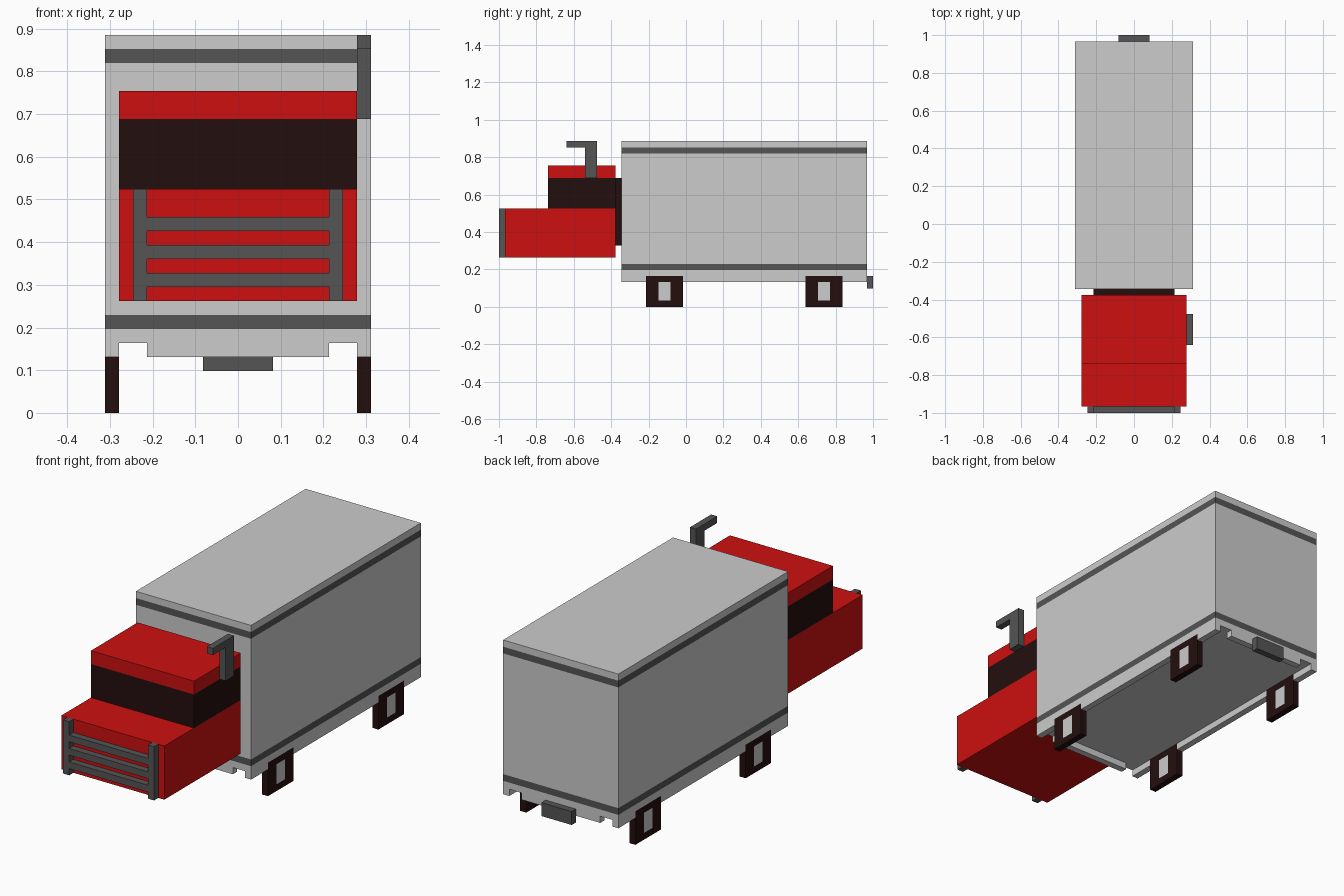
import bpy
import bmesh
from mathutils import Vector

if "Cube" in bpy.data.objects:
    bpy.data.objects.remove(bpy.data.objects["Cube"], do_unlink=True)

# Everything sits on a grid of 19 x 61 x 27 cells
CELL = 2 / 61


def place(x, y, z):
    return Vector(((x - 9.5) * CELL, (y - 30.5) * CELL, z * CELL))


def material(name, rgb):
    mat = bpy.data.materials.new(name)
    mat.use_nodes = True
    mat.diffuse_color = (*rgb, 1)
    bsdf = next(n for n in mat.node_tree.nodes if n.type == 'BSDF_PRINCIPLED')
    bsdf.inputs["Base Color"].default_value = (*rgb, 1)
    return mat


RED = material("cab red", (0.61, 0.005, 0.005))
LIGHT = material("light grey", (0.604, 0.604, 0.604))
DARK = material("dark grey", (0.09, 0.09, 0.09))
BLACK = material("brown black", (0.017, 0.0045, 0.0045))


def extrude(name, x0, x1, profile, mats, y_cuts=(), z_cuts=(), rule=None):
    """Extrude a (y, z) profile along x, slice it, and colour faces by a rule."""
    bm = bmesh.new()
    face = bm.faces.new([bm.verts.new(place(x0, y, z)) for y, z in profile])
    result = bmesh.ops.extrude_face_region(bm, geom=[face])
    verts = [g for g in result["geom"] if isinstance(g, bmesh.types.BMVert)]
    bmesh.ops.translate(bm, verts=verts, vec=((x1 - x0) * CELL, 0, 0))
    cuts = [(place(0, y, 0), (0, 1, 0)) for y in y_cuts]
    cuts += [(place(0, 0, z), (0, 0, 1)) for z in z_cuts]
    for co, normal in cuts:
        bmesh.ops.bisect_plane(bm, geom=bm.verts[:] + bm.edges[:] + bm.faces[:],
                               plane_co=co, plane_no=normal)
    bmesh.ops.recalc_face_normals(bm, faces=bm.faces[:])
    bm.normal_update()
    if rule:
        for f in bm.faces:
            c = f.calc_center_median() / CELL
            f.material_index = int(rule(c.y + 30.5, c.z, f.normal))
    mesh = bpy.data.meshes.new(name)
    bm.to_mesh(mesh)
    bm.free()
    for mat in mats:
        mesh.materials.append(mat)
    obj = bpy.data.objects.new(name, mesh)
    bpy.context.collection.objects.link(obj)
    return obj


def box(name, x, y, z, *mats, **kw):
    profile = [(y[0], z[0]), (y[1], z[0]), (y[1], z[1]), (y[0], z[1])]
    return extrude(name, x[0], x[1], profile, mats, **kw)


# Cargo box with two stripes running all the way round
box("cargo_box", (0, 19), (20, 60), (5, 27), LIGHT, DARK, z_cuts=(6, 7, 25, 26),
    rule=lambda y, z, n: abs(n.z) < 0.5 and (6 < z < 7 or 25 < z < 26))

# Skirt below the cargo box, open at the wheels and near the corners
for side, x in (("right", (0, 1)), ("left", (18, 19))):
    for part, y in (("front", (20, 24)), ("middle", (30, 50)), ("rear", (56, 60))):
        box(f"skirt_{side}_{part}", x, y, (4, 5), LIGHT)
box("skirt_front", (3, 16), (20, 21), (4, 5), LIGHT)
box("skirt_back", (3, 16), (59, 60), (4, 5), LIGHT)
box("rear_bumper", (7, 12), (60, 61), (3, 5), DARK)

# Square wheels with a hub on both faces
for side, x in (("right", (0, 1)), ("left", (18, 19))):
    for end, y in (("front", 24), ("rear", 50)):
        box(f"wheel_{end}_{side}", x, (y, y + 6), (0, 5), BLACK, LIGHT,
            y_cuts=(y + 2, y + 4), z_cuts=(1, 4),
            rule=lambda cy, cz, n, y=y: abs(n.x) > 0.5 and y + 2 < cy < y + 4 and 1 < cz < 4)

# Cab: hood, window band with roof, and the coupling to the cargo box
box("hood", (1, 18), (1, 19), (8, 16), RED)
box("cabin", (1, 18), (8, 19), (16, 23), RED, BLACK, z_cuts=(21,),
    rule=lambda y, z, n: abs(n.z) < 0.5 and z < 21)
box("coupling", (3, 16), (19, 20), (10, 21), BLACK)

# Grille: two posts and three bars
for side, x in (("right", 2), ("left", 16)):
    box(f"grille_post_{side}", (x, x + 1), (0, 1), (8, 16), DARK)
for i, z in enumerate((9, 11, 13)):
    box(f"grille_bar_{i + 1}", (3, 16), (0, 1), (z, z + 1), DARK)

# Bent exhaust pipe on the left side of the cabin
extrude("exhaust_pipe", 18, 19,
        [(14, 21), (16, 21), (16, 27), (11, 27), (11, 26), (14, 26)], [DARK])
